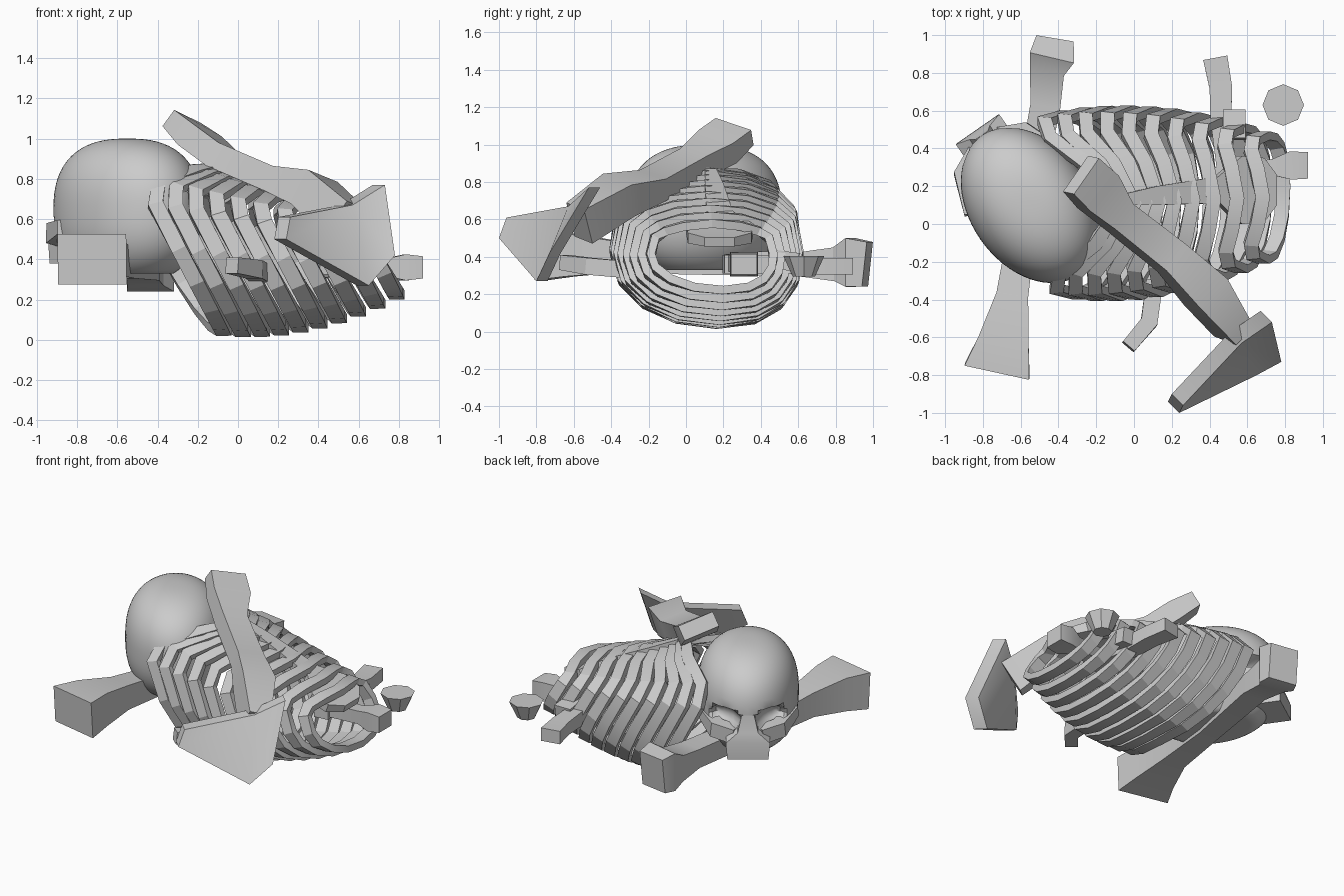
import bpy, bmesh, math
from mathutils import Vector, Matrix

cube = bpy.data.objects.get("Cube")
if cube:
    bpy.data.objects.remove(cube, do_unlink=True)

bone = bpy.data.materials.new("bone_grey")
bone.use_nodes = True
bone.diffuse_color = (0.6, 0.6, 0.6, 1)
bone.node_tree.nodes["Principled BSDF"].inputs["Base Color"].default_value = (0.6, 0.6, 0.6, 1)


def finish(name, bm, angle=30, matrix=None):
    """Turn a bmesh into a named, shaded object."""
    bmesh.ops.recalc_face_normals(bm, faces=bm.faces)
    mesh = bpy.data.meshes.new(name)
    bm.to_mesh(mesh)
    bm.free()
    mesh.materials.append(bone)
    obj = bpy.data.objects.new(name, mesh)
    bpy.context.collection.objects.link(obj)
    if matrix:
        obj.matrix_world = matrix
    bpy.ops.object.select_all(action='DESELECT')
    obj.select_set(True)
    bpy.context.view_layer.objects.active = obj
    bpy.ops.object.shade_smooth_by_angle(angle=math.radians(angle))
    return obj


def skin(bm, rings, closed=False):
    """Bridge equal rings of vertices, capping open ends."""
    n = len(rings[0])
    pairs = list(zip(rings, rings[1:]))
    if closed:
        pairs.append((rings[-1], rings[0]))
    else:
        bm.faces.new(rings[0])
        bm.faces.new(rings[-1])
    for a, b in pairs:
        for i in range(n):
            j = (i + 1) % n
            bm.faces.new((a[i], a[j], b[j], b[i]))


def loft(name, sections, up=(0, 0, 1), matrix=None):
    """Four-sided bone through sections of (x, y, z, width, height)."""
    bm = bmesh.new()
    pts = [Vector(s[:3]) for s in sections]
    rings = []
    for i, s in enumerate(sections):
        tan = (pts[min(i + 1, len(pts) - 1)] - pts[max(i - 1, 0)]).normalized()
        side = tan.cross(Vector(up)).normalized()
        top = side.cross(tan)
        rings.append([bm.verts.new(pts[i] + side * a * s[3] / 2 + top * b * s[4] / 2)
                      for a, b in ((-1, -1), (1, -1), (1, 1), (-1, 1))])
    skin(bm, rings)
    return finish(name, bm, 30, matrix)


# Ribs: tilted hoops that shrink towards the tail end
RIBS, SEG = 10, 16


def rib_point(t, a):
    ry = 0.5 + 0.14 * t - 0.29 * t * t
    top, low = 0.88 - 0.28 * t ** 1.3, 0.02 - 0.08 * t + 0.26 * t * t
    s, c = math.sin(a), math.cos(a)
    y = 0.1 + 0.04 * t + ry * math.copysign(abs(s) ** 0.9, s) + 0.06 * max(0, -c) ** 2
    z = (top + low) / 2 + (top - low) / 2 * math.copysign(abs(c) ** (0.65 if c > 0 else 0.95), c)
    bump = 0.1 + 0.35 * (1 - t) ** 2
    x = -0.07 + 0.86 * t - 0.52 * (z - low) + bump * max(0, c) ** 5
    return Vector((x - 0.07 * (1 - t) * max(0, s), y, z))


for r in range(RIBS):
    t = r / (RIBS - 1)
    bm = bmesh.new()
    pts = [rib_point(t, 2 * math.pi * k / SEG) for k in range(SEG)]
    mid = sum(pts, Vector()) / SEG
    rings = []
    for k, p in enumerate(pts):
        tan = (pts[(k + 1) % SEG] - pts[k - 1]).normalized()
        out = p - mid
        out.x = 0
        out = (out - tan * out.dot(tan)).normalized()
        wide = tan.cross(out)
        rings.append([bm.verts.new(p + wide * a * 0.038 + out * b)
                      for a, b in ((-1, -0.045), (1, -0.045), (1, 0), (-1, 0))])
    skin(bm, rings, closed=True)
    finish(f"rib_{r + 1}", bm, 20)

# Breastbone with its broad tip
loft("breastbone", [(-0.05, 0.13, 0.85, 0.06, 0.05), (0.12, 0.15, 0.77, 0.1, 0.05),
                    (0.44, 0.18, 0.62, 0.14, 0.05), (0.56, 0.18, 0.55, 0.36, 0.06),
                    (0.68, 0.18, 0.5, 0.34, 0.06), (0.75, 0.18, 0.48, 0.16, 0.05)])

# Skull, built facing +y and then turned
place = Matrix.Translation((-0.55, 0.1, 0.64)) @ Matrix.Rotation(0.607, 4, 'Z')
bm = bmesh.new()
bmesh.ops.create_uvsphere(bm, u_segments=64, v_segments=40, radius=1)
for v in bm.verts:
    # fuller, slightly squared dome
    flat = math.hypot(v.co.x, v.co.y)
    v.co /= (flat ** 2.5 + abs(v.co.z) ** 2.5) ** 0.4
    v.co = Vector((v.co.x * 0.32, v.co.y * 0.45, v.co.z * 0.36))
    # eye sockets
    for side in (-1, 1):
        d = math.hypot((v.co.x - side * 0.14) / 0.1, (v.co.z + 0.02) / 0.08)
        if v.co.y > 0.1 and d < 1:
            v.co.y -= 0.12 * (1 - d ** 3)
    # flat skull base
    v.co.z = max(v.co.z, -0.31)
finish("cranium", bm, 40, place)
loft("upper_jaw", [(0, 0.41, 0.03, 0.08, 0.08), (0, 0.4, -0.07, 0.13, 0.14),
                   (0, 0.37, -0.13, 0.28, 0.24), (0, 0.37, -0.26, 0.26, 0.24)],
     up=(0, 1, 0), matrix=place)
for side, label in ((-1, "right"), (1, "left")):
    loft(f"cheekbone_{label}", [(side * 0.08, 0.4, -0.13, 0.08, 0.1),
                                (side * 0.2, 0.34, -0.11, 0.09, 0.1),
                                (side * 0.29, 0.14, -0.08, 0.06, 0.07)], matrix=place)

# Long thigh bone lying under the skull
loft("thigh_bone", [(-0.725, -0.78, 0.4, 0.35, 0.25), (-0.69, -0.62, 0.41, 0.27, 0.23),
                    (-0.645, -0.38, 0.4, 0.17, 0.17), (-0.58, 0.05, 0.37, 0.14, 0.13),
                    (-0.47, 0.62, 0.36, 0.16, 0.13), (-0.46, 0.8, 0.36, 0.18, 0.18),
                    (-0.435, 0.88, 0.37, 0.24, 0.26), (-0.42, 0.97, 0.36, 0.2, 0.24)])

# Upper bone resting across the ribs
loft("upper_bone_shaft", [(-0.28, 0.26, 1.07, 0.24, 0.1), (-0.19, 0.17, 0.99, 0.25, 0.13),
                          (-0.08, 0.04, 0.9, 0.17, 0.13), (0.2, -0.18, 0.78, 0.18, 0.13),
                          (0.38, -0.36, 0.73, 0.22, 0.19), (0.53, -0.57, 0.58, 0.14, 0.22)],
     up=(0.2, 0.2, 1))

# Flared end plate of that bone, folded along a ridge
rim = [(0.21, -0.97, 0.5), (0.23, -0.93, 0.61), (0.54, -0.6, 0.67),
       (0.7, -0.49, 0.77), (0.75, -0.7, 0.42), (0.62, -0.77, 0.27)]
back = Vector((0.03, -0.03, 0))
bm = bmesh.new()
front = [bm.verts.new(Vector(p) + back) for p in rim]
rear = [bm.verts.new(Vector(p) - back) for p in rim]
for layer in (front, rear):
    bm.faces.new((layer[0], layer[1], layer[2], layer[5]))
    bm.faces.new(layer[2:])
for i in range(len(rim)):
    j = (i + 1) % len(rim)
    bm.faces.new((front[i], front[j], rear[j], rear[i]))
finish("upper_bone_flare", bm)

# Small loose bones
loft("stick_front", [(-0.03, -0.65, 0.37, 0.08, 0.08), (0.08, -0.52, 0.35, 0.09, 0.09),
                     (0.11, -0.3, 0.33, 0.09, 0.09)])
loft("stick_back", [(0.43, 0.88, 0.35, 0.13, 0.09), (0.46, 0.72, 0.35, 0.12, 0.09),
                    (0.46, 0.55, 0.36, 0.11, 0.1), (0.5, 0.2, 0.36, 0.1, 0.1)])
loft("stick_tail", [(0.92, 0.31, 0.36, 0.14, 0.11), (0.83, 0.31, 0.36, 0.15, 0.13),
                    (0.74, 0.3, 0.36, 0.09, 0.09), (0.4, 0.25, 0.37, 0.09, 0.09)])
loft("bone_stub", [(0.53, 0.6, 0.37, 0.12, 0.1), (0.53, 0.45, 0.39, 0.12, 0.1)])

# Loose pebble of bone
bm = bmesh.new()
bmesh.ops.create_cone(bm, cap_ends=True, segments=8, radius1=0.06, radius2=0.11, depth=0.11)
finish("loose_knuckle", bm, 30, Matrix.Translation((0.79, 0.63, 0.35)))
